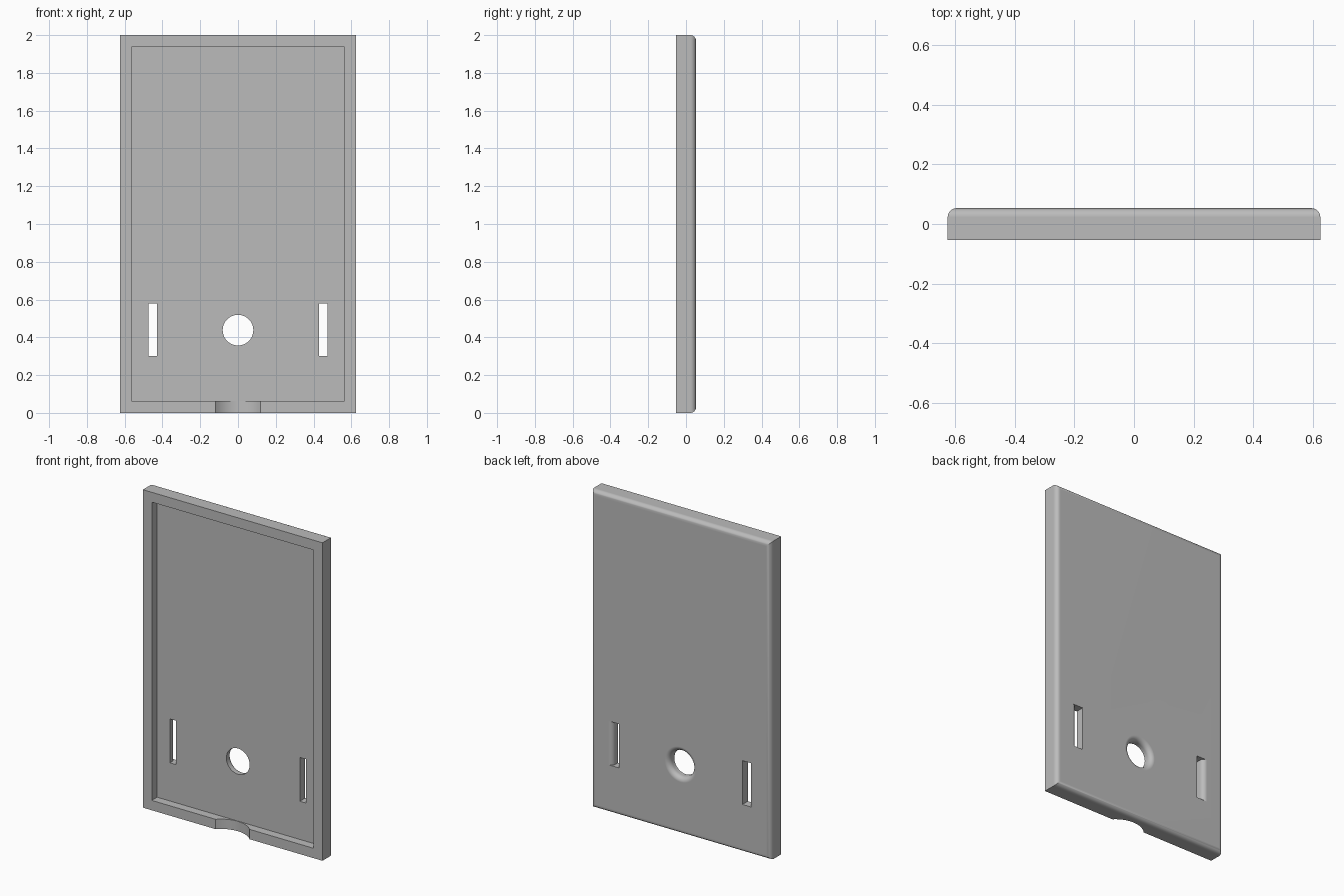
import bpy, bmesh, math

WIDTH, HEIGHT, DEPTH = 1.25, 2.0, 0.106
FRONT, BACK = -DEPTH / 2, DEPTH / 2
RIM, FLOOR, ROUND = 0.062, 0.0, 0.03
STEPS = 8

if "Cube" in bpy.data.objects:
    bpy.data.objects.remove(bpy.data.objects["Cube"], do_unlink=True)

grey = bpy.data.materials.new("plain grey")
grey.use_nodes = True
grey.diffuse_color = (0.5, 0.5, 0.5, 1)
grey.node_tree.nodes["Principled BSDF"].inputs["Base Color"].default_value = (0.5, 0.5, 0.5, 1)


def make(name, bm):
    bmesh.ops.recalc_face_normals(bm, faces=bm.faces)
    mesh = bpy.data.meshes.new(name)
    bm.to_mesh(mesh)
    bm.free()
    mesh.materials.append(grey)
    ob = bpy.data.objects.new(name, mesh)
    bpy.context.collection.objects.link(ob)
    return ob


def loft(name, rings):
    """Closed solid through rings of equal point count."""
    bm = bmesh.new()
    rows = [[bm.verts.new(p) for p in ring] for ring in rings]
    for a, b in zip(rows, rows[1:]):
        for i in range(len(a)):
            j = (i + 1) % len(a)
            bm.faces.new((a[i], a[j], b[j], b[i]))
    bm.faces.new(rows[0])
    bm.faces.new(rows[-1])
    return make(name, bm)


def prism(name, outline, z0, z1):
    return loft(name, [[(x, y, z) for x, y in outline] for z in (z0, z1)])


def box(x, y0, y1):
    return [(-x, y0), (x, y0), (x, y1), (-x, y1)]


# Flared edge: inward offset and depth along a quarter round at the back face
flare = [(ROUND * (1 - math.cos(t)), BACK - ROUND + ROUND * math.sin(t))
         for t in (math.pi / 2 * i / STEPS for i in range(STEPS + 1))]

# Case body with rounded back edges
case = prism("case_shell", box(WIDTH / 2, FRONT, BACK), 0, HEIGHT)
bm = bmesh.new()
bm.from_mesh(case.data)
back_edges = [e for e in bm.edges if all(v.co.y > 0 for v in e.verts)]
bmesh.ops.bevel(bm, geom=back_edges, offset=ROUND, segments=STEPS, profile=0.5, affect='EDGES')
bm.to_mesh(case.data)
bm.free()

# Front cavity
cutters = [prism("cavity_cutter", box(WIDTH / 2 - RIM, FRONT - 0.1, FLOOR), RIM, HEIGHT - RIM)]

# Strap slots, flared on their outer sides
for side in (-1, 1):
    outline = [(0.43, BACK + 0.05), (0.43, FLOOR - 0.02), (0.474, FLOOR - 0.02)]
    outline += [(0.474 + dx, y) for dx, y in flare] + [(0.474 + ROUND, BACK + 0.05)]
    cutters.append(prism("slot_cutter", [(side * x, y) for x, y in outline], 0.302, 0.578))

# Round hole, flared at the back
profile = [(0.081, FLOOR - 0.02)] + [(0.081 + dr, y) for dr, y in flare]
profile.append((0.081 + ROUND, BACK + 0.05))
turns = [2 * math.pi * i / 64 for i in range(64)]
cutters.append(loft("hole_cutter", [[(r * math.cos(a), y, 0.438 + r * math.sin(a)) for a in turns]
                                    for r, y in profile]))

# Curved thumb notch through the lower rim
half, sag = 0.118, 0.05
radius = (half ** 2 + sag ** 2) / (2 * sag)
centre = FRONT + sag - radius
cutters.append(prism("notch_cutter", [(radius * math.cos(a), centre + radius * math.sin(a))
                                      for a in turns], -0.05, RIM + 0.01))

# Cut everything out of the body
bpy.context.view_layer.objects.active = case
for cutter in cutters:
    cutter.hide_render = True
    mod = case.modifiers.new("cut", 'BOOLEAN')
    mod.operation = 'DIFFERENCE'
    mod.solver = 'EXACT'
    mod.object = cutter
    bpy.ops.object.modifier_apply(modifier=mod.name)
    bpy.data.objects.remove(cutter, do_unlink=True)

# Smooth rounds, crisp corners, flat large faces
bpy.ops.object.select_all(action='DESELECT')
case.select_set(True)
bpy.ops.object.shade_smooth_by_angle(angle=math.radians(30))
weighted = case.modifiers.new("flat_faces", 'WEIGHTED_NORMAL')
weighted.keep_sharp = True
